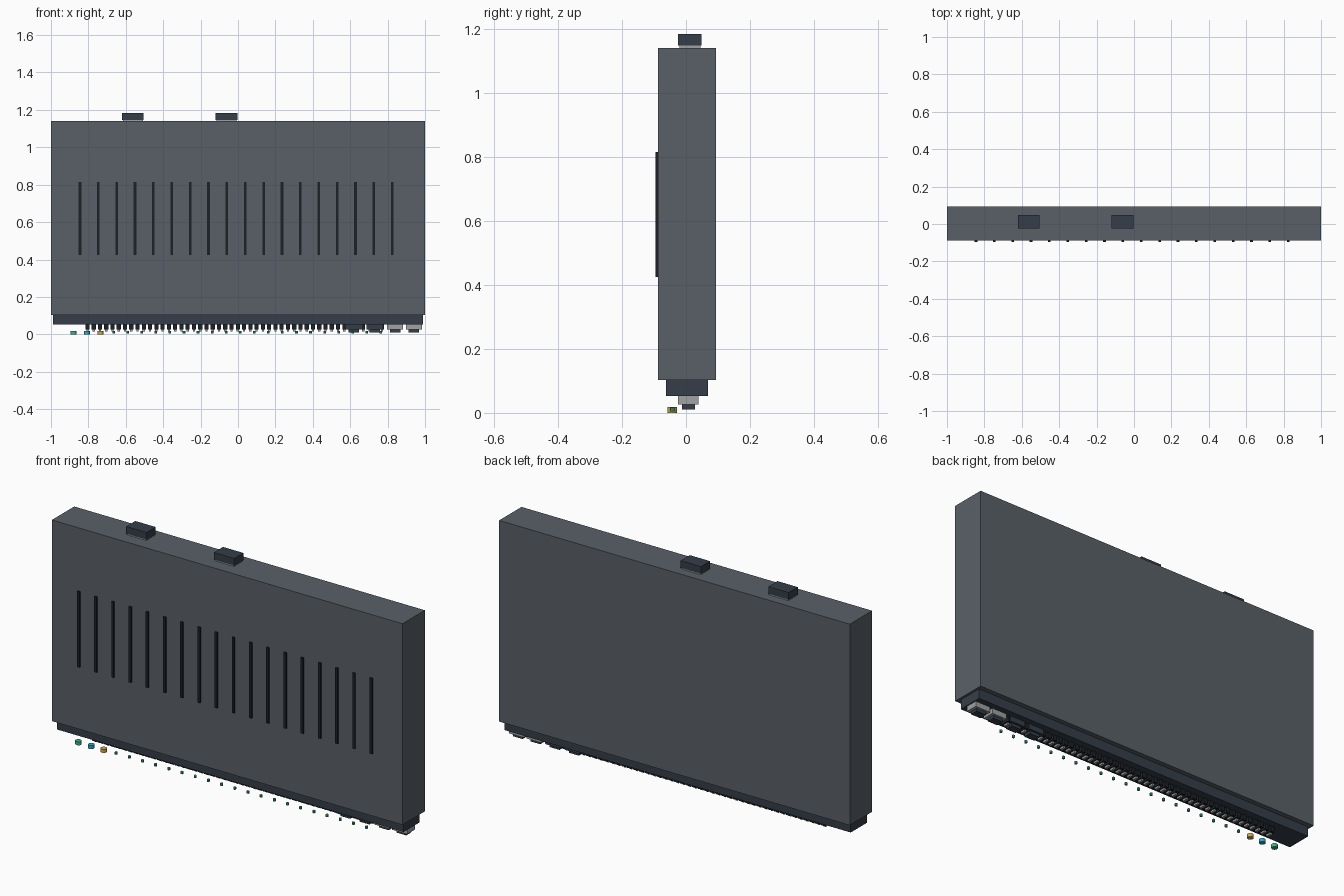
import bpy, bmesh
from mathutils import Matrix, Vector

if "Cube" in bpy.data.objects:
    bpy.data.objects.remove(bpy.data.objects["Cube"])


def material(name, rgb):
    m = bpy.data.materials.new(name)
    m.diffuse_color = (*rgb, 1)
    m.use_nodes = True
    m.node_tree.nodes["Principled BSDF"].inputs["Base Color"].default_value = m.diffuse_color
    return m


STEEL = material("steel_grey", (0.10, 0.118, 0.138))
DARK = material("dark_blue_grey", (0.035, 0.048, 0.065))
BLACK = material("black", (0.012, 0.015, 0.02))
METAL = material("light_metal", (0.35, 0.36, 0.37))
GREEN = material("green", (0.05, 0.45, 0.25))
BLUE = material("blue", (0.03, 0.4, 0.6))
AMBER = material("amber", (0.6, 0.4, 0.08))


def finish(name, bm, mat):
    me = bpy.data.meshes.new(name)
    bm.to_mesh(me)
    bm.free()
    me.materials.append(mat)
    ob = bpy.data.objects.new(name, me)
    bpy.context.collection.objects.link(ob)
    return ob


# One object holding any number of boxes, each given as x, y and z ranges
def boxes(name, ranges, mat):
    bm = bmesh.new()
    for r in ranges:
        lo, hi = Vector(r[0::2]), Vector(r[1::2])
        size = Matrix.Diagonal((*(hi - lo), 1))
        bmesh.ops.create_cube(bm, size=1, matrix=Matrix.Translation((lo + hi) / 2) @ size)
    return finish(name, bm, mat)


# Upright round lamps on one line
def lamps(name, xs, radius, z0, z1, mat, sides=12):
    bm = bmesh.new()
    for x in xs:
        bmesh.ops.create_cone(bm, cap_ends=True, segments=sides, radius1=radius, radius2=radius,
                              depth=z1 - z0, matrix=Matrix.Translation((x, -0.043, (z0 + z1) / 2)))
    return finish(name, bm, mat)


# Case and the port panel below it
boxes("case", [(-1, 1, -0.088, 0.094, 0.103, 1.14)], STEEL)
boxes("port_panel", [(-0.988, 0.988, -0.062, 0.069, 0.053, 0.103)], DARK)

# Row of raised vent bars on the front
vent_x = [-0.845 + i * 0.0982 for i in range(18)]
boxes("vent_bars", [(x - 0.007, x + 0.007, -0.096, -0.086, 0.425, 0.815) for x in vent_x], BLACK)

# Two power sockets on top
for i, x in enumerate((-0.562, -0.062)):
    boxes(f"power_socket_frame_{i + 1}", [(x - 0.054, x + 0.054, -0.021, 0.045, 1.139, 1.148)], METAL)
    boxes(f"power_socket_{i + 1}", [(x - 0.058, x + 0.058, -0.025, 0.049, 1.147, 1.184)], DARK)

# Dense row of 48 network ports with metal contacts
port_x = [-0.805 + i * 0.0335 for i in range(48)]
boxes("network_ports", [(x - 0.011, x + 0.011, -0.022, 0.034, 0.026, 0.054) for x in port_x], BLACK)
boxes("port_contacts", [(x - 0.006, x + 0.006, -0.006, 0.02, 0.016, 0.027) for x in port_x], METAL)

# Four uplink ports: two dark module cages and two metal ones
for i, x in enumerate((0.62, 0.73, 0.84, 0.94)):
    boxes(f"uplink_cage_{i + 1}", [(x - 0.043, x + 0.043, -0.025, 0.039, 0.026, 0.054)],
          DARK if i < 2 else METAL)
    boxes(f"uplink_opening_{i + 1}", [(x - 0.028, x + 0.028, -0.012, 0.028, 0.011, 0.027)], DARK)

# Status lamps and the row of small link lamps
for name, x, mat in (("power_lamp", -0.88, GREEN), ("system_lamp", -0.807, BLUE), ("alert_lamp", -0.735, AMBER)):
    lamps(name, [x], 0.0155, 0.0, 0.018, mat)
lamps("link_lamps", [-0.665 + i * 0.0752 for i in range(20)], 0.007, 0.005, 0.017, GREEN, 8)
